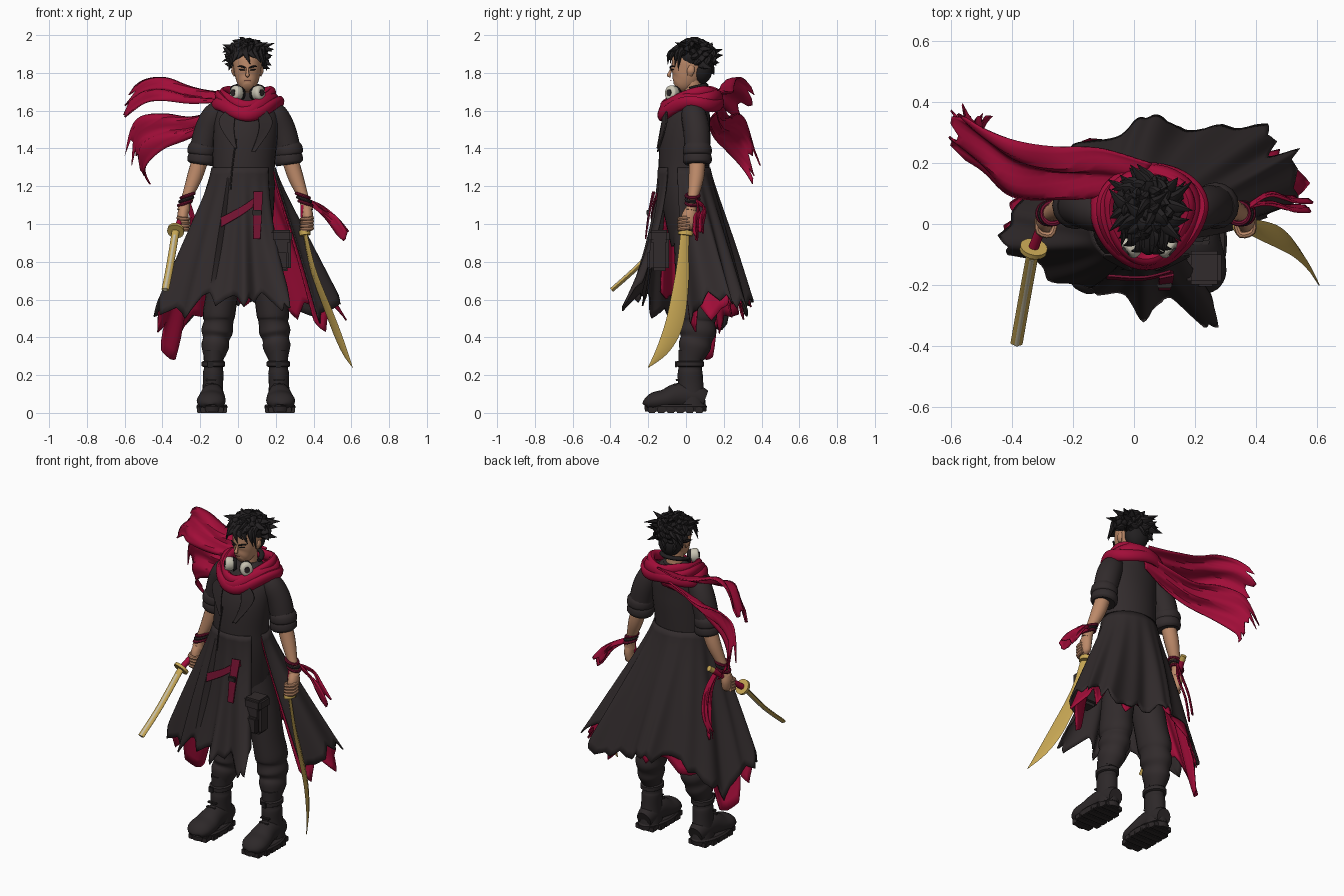
import bpy, bmesh, math, random
from mathutils import Vector as V

rng = random.Random(7)
MATS = {}
for nm, c in dict(charcoal=(.031, .024, .025), hair_black=(.016, .014, .015), crimson=(.36, .004, .04),
                  dark_red=(.17, .006, .03), skin=(.50, .25, .14), gold=(.58, .39, .09),
                  pale_steel=(.60, .54, .38), cream=(.58, .55, .45), boot_dark=(.026, .021, .022)).items():
    MATS[nm] = bpy.data.materials.new(nm)
    MATS[nm].diffuse_color = (*c, 1)


def at(rows, t):
    """Catmull-Rom point on a list of tuples, t in 0..1."""
    n = len(rows) - 1
    f = min(max(t, 0), 1) * n
    i = min(int(f), n - 1)
    f -= i
    p = [rows[min(max(i + d, 0), n)] for d in (-1, 0, 1, 2)]
    return [.5 * (2 * b + (c - a) * f + (2 * a - 5 * b + 4 * c - d) * f * f + (3 * b - a - 3 * c + d) * f ** 3)
            for a, b, c, d in zip(*p)]


def make(name, verts, faces, *mats):
    me = bpy.data.meshes.new(name)
    me.from_pydata([tuple(v) for v in verts], [], faces)
    for m in mats:
        me.materials.append(MATS[m])
    for p in me.polygons:
        p.use_smooth = True
    me.set_sharp_from_angle(angle=math.radians(40))
    ob = bpy.data.objects.new(name, me)
    bpy.context.scene.collection.objects.link(ob)
    return ob


def tube(name, rows, mat, n=16, k=4, ref=(1, 0, 0), closed=False):
    """Loft rings along rows of (x, y, z, radius a, radius b)."""
    rows = [tuple(r) if len(r) == 5 else (*r, r[3]) for r in rows]
    if not closed:
        m = (len(rows) - 1) * k
        rows = [at(rows, i / m) for i in range(m + 1)]
    m, verts, faces = len(rows), [], []
    for i, r in enumerate(rows):
        a, b = (rows[i - 1], rows[(i + 1) % m]) if closed else (rows[max(i - 1, 0)], rows[min(i + 1, m - 1)])
        t = (V(b[:3]) - V(a[:3])).normalized()
        u = (V(ref) - t * t.dot(V(ref))).normalized()
        w = t.cross(u)
        for j in range(n):
            g = math.tau * j / n
            verts.append(V(r[:3]) + u * max(r[3], .001) * math.cos(g) + w * max(r[4], .001) * math.sin(g))
    for i in range(m if closed else m - 1):
        for j in range(n):
            e, h = i * n, (i + 1) % m * n
            faces.append((e + j, e + (j + 1) % n, h + (j + 1) % n, h + j))
    if not closed:
        faces += [tuple(range(n))[::-1], tuple(range((m - 1) * n, m * n))]
    return make(name, verts, faces, mat)


def sheet(name, grid, mat, thick=.008):
    """Cloth from a grid of points."""
    q = len(grid[0])
    faces = [(i * q + j, (i + 1) * q + j, (i + 1) * q + j + 1, i * q + j + 1)
             for i in range(len(grid) - 1) for j in range(q - 1)]
    ob = make(name, [p for g in grid for p in g], faces, mat)
    s = ob.modifiers.new("thickness", "SOLIDIFY")
    s.thickness, s.offset = thick, -1


def ribbon(name, A, B, mat, ripple=.015, rag=.15, m=28, n=12):
    grid = []
    for j in range(n + 1):
        L, col = 1 - rng.uniform(0, rag), []
        for i in range(m + 1):
            t = i / m * L
            p = V(at(A, t)).lerp(V(at(B, t)), j / n)
            s = ripple * min(1, 3 * t) * math.sin(j / n * 11 + t * 5)
            col.append(p + V((0, s, -s * .6)))
        grid.append(col)
    sheet(name, grid, mat)


def ball(name, c, r, mat):
    rows = [(c[0], c[1], c[2] + r[2] * math.sin(a), r[0] * math.cos(a), r[1] * math.cos(a))
            for a in [math.pi * (i / 12 - .5) for i in range(13)]]
    return tube(name, rows, mat, 20, 1)


def box(name, c, s, mat, bevel=.01):
    bm = bmesh.new()
    bmesh.ops.create_cube(bm, size=1)
    for v in bm.verts:
        v.co = V(c) + V([a * b for a, b in zip(v.co, s)])
    bmesh.ops.bevel(bm, geom=bm.edges[:], offset=bevel, segments=2, affect='EDGES')
    bm.verts.index_update()
    make(name, [v.co.copy() for v in bm.verts], [[v.index for v in f.verts] for f in bm.faces], mat)
    bm.free()


def pair(fn, name, rows, mat, mid=.038, **kw):
    """Build a part and its copy mirrored across x = mid."""
    fn("left_" + name, rows, mat, **kw)
    fn("right_" + name, [(2 * mid - r[0], *r[1:]) for r in rows], mat, **kw)


# Coat body
tube("coat_body", [(.05, .045, 1.69, .06, .06), (.05, .04, 1.65, .11, .08), (.045, .025, 1.59, .165, .105),
                   (.04, .0, 1.48, .17, .13), (.03, -.01, 1.32, .165, .135), (.03, -.01, 1.2, .165, .13),
                   (.03, .0, 1.08, .16, .12), (.035, .03, .9, .14, .11)], "charcoal", 32)
# Coat skirt: hem runs from the left front edge, round the right and back, to the left flap
HEM = [(.26, -.24, .66), (.27, -.37, .52), (.13, -.26, .58), (.03, -.32, .54), (-.07, -.23, .58), (-.2, -.21, .58),
       (-.3, -.15, .52), (-.43, -.07, .56), (-.42, .03, .45), (-.35, .12, .37), (-.28, .22, .47), (-.15, .28, .54),
       (0, .33, .57), (.06, .37, .58), (.15, .32, .56), (.29, .32, .52), (.43, .32, .55), (.47, .24, .6),
       (.55, .23, .58), (.53, .08, .58), (.42, .02, .5)]


def skirt(name, s0, s1, cols, shrink, mean, rag, mat):
    grid, knots = [], [rng.uniform(-rag, rag) for _ in range(cols)]
    for i in range(cols + 1):
        s = s0 + (s1 - s0) * i / cols
        g = math.radians(50 - 335 * s)
        w = V((.03 + .170 * shrink * math.sin(g), -.01 - .139 * shrink * math.cos(g), 1.3))
        h = V(at(HEM, s))
        h.x, h.y = h.x * shrink, h.y * shrink
        L = mean + (knots[i // 3] * (1 - i % 3 / 3) + knots[min(i // 3 + 1, cols - 1)] * (i % 3 / 3))
        pw, out, col = 1.7 if s < .23 else 1.25, V((math.sin(g), -math.cos(g), 0)), []
        for j in range(21):
            t = j / 20 * L
            p = w.lerp(h, t ** pw)
            p.z = w.z + (h.z - w.z) * t
            col.append(p + out * (.012 * t * math.sin(s * 95) + .02 * math.sin(min(t, 1) * math.pi) * (s > .23)))
        grid.append(col)
    sheet(name, grid, mat)


skirt("coat_skirt", 0, 1, 180, 1, .98, .07, "charcoal")
skirt("right_torn_lining", .3, .48, 27, .94, .97, .13, "crimson")
skirt("back_torn_lining", .48, .72, 30, .95, .97, .06, "crimson")
skirt("left_torn_lining", .72, 1, 39, .94, 1.01, .15, "crimson")

# Lapels and front seam
ribbon("right_lapel", [(-.03, -.1, 1.62), (-.1, -.1, 1.54), (-.02, -.146, 1.4)],
       [(-.01, -.11, 1.6), (-.02, -.13, 1.5), (-.005, -.148, 1.4)], "charcoal", 0, 0)
ribbon("left_lapel", [(.1, -.115, 1.6), (.11, -.128, 1.5), (.07, -.146, 1.38)],
       [(.13, -.1, 1.62), (.18, -.1, 1.53), (.09, -.146, 1.38)], "charcoal", 0, 0)
tube("front_seam", [(-.01, -.135, 1.45, .004), (-.03, -.143, 1.3, .004), (-.04, -.148, 1.18, .004)], "boot_dark", 6)

# Arms
pair(tube, "sleeve", [(.15, .03, 1.625, .045), (.195, .04, 1.58, .066), (.235, .055, 1.5, .07), (.262, .06, 1.4, .068),
                      (.268, .06, 1.33, .066)], "charcoal")
for k, z in enumerate((1.39, 1.345)):
    pair(tube, "cuff_roll_%d" % k, [(.264, .06, z + .035, .064), (.266, .06, z + .015, .075), (.268, .06, z - .015, .076),
                                    (.27, .06, z - .03, .064)], "charcoal")
pair(tube, "forearm", [(.27, .06, 1.36, .043), (.305, .055, 1.25, .041), (.35, .035, 1.13, .027),
                       (.365, .025, 1.07, .034, .03)], "skin")
pair(tube, "palm", [(.362, .026, 1.08, .028, .03), (.368, .018, 1.04, .03, .042), (.365, .01, .99, .026, .038),
                    (.36, .01, .97, .012, .02)], "skin")
for k in range(4):
    z = 1.035 - k * .018
    pair(tube, "finger_%d" % k, [(.39, .02, z, .011), (.388, -.025, z - .006, .011), (.35, -.035, z - .01, .011),
                                 (.335, -.005, z - .01, .009)], "skin", n=8, k=3, ref=(0, 0, 1))
for k, (x, z) in enumerate(((.343, 1.15), (.35, 1.13), (.357, 1.11))):
    pair(tube, "bracelet_%d" % k, [(x + .034 * math.cos(a), .035 + .034 * math.sin(a), z - .012 * math.cos(a), .009)
                                   for a in [math.tau * i / 20 for i in range(20)]],
         ("dark_red", "boot_dark", "dark_red")[k], n=8, ref=(0, 0, 1), closed=True)

# Legs and boots
LEG = .042
pair(tube, "trouser_leg", [(.1, .03, 1.0, .085, .1), (.14, .04, .8, .09, .1), (.17, .05, .62, .085, .102),
                           (.185, .06, .52, .086, .106), (.187, .06, .48, .078, .094), (.195, .06, .43, .083, .1),
                           (.2, .055, .39, .07, .084), (.205, .045, .35, .073, .085), (.212, .03, .29, .053, .062)],
     "charcoal", LEG, n=20)
pair(tube, "boot_shaft", [(.213, .025, .33, .055, .066), (.214, .022, .24, .05, .062), (.215, .022, .21, .055, .066),
                          (.217, .025, .14, .054, .068), (.219, .03, .04, .062, .075)], "boot_dark", LEG, n=20)
pair(tube, "boot_foot", [(.217, .1, .07, .045, .05), (.218, .05, .085, .056, .065), (.22, -.04, .09, .062, .068),
                         (.223, -.11, .07, .074, .055), (.228, -.17, .06, .074, .048), (.23, -.21, .045, .048, .028),
                         (.23, -.216, .04, .01, .01)], "boot_dark", LEG, n=20)
pair(tube, "boot_sole", [(.222, -.055, .008, .077, .162), (.222, -.055, .035, .083, .166),
                         (.222, -.055, .045, .075, .158)], "boot_dark", LEG, n=28, k=1)
pair(tube, "boot_strap", [(.214, .022, .275, .054, .066), (.214, .022, .27, .062, .074), (.214, .022, .248, .062, .074),
                          (.214, .022, .243, .054, .066)], "boot_dark", LEG, n=20, k=1)
for side, x in (("left", .222), ("right", 2 * LEG - .222)):
    for k in range(6):
        y = -.18 + k * .05
        box("%s_tread_%d" % (side, k), (x, y, .016), (.16 if 0 < k < 5 else .12, .042, .032), "boot_dark", .004)
    for k in range(4):
        box("%s_lace_%d" % (side, k), (x - .005, -.045 - .012 * (3 - k), .15 + (k - 2) * .025), (.06, .02, .01),
            "boot_dark", .003)
    box(side + "_buckle", (x - .008, -.053, .258), (.03, .012, .036), "hair_black", .003)

# Belt straps and thigh pouch
ribbon("slanted_belt", [(-.09, -.172, 1.035), (.03, -.178, 1.1), (.12, -.158, 1.165)],
       [(-.09, -.182, .985), (.03, -.186, 1.055), (.13, -.162, 1.13)], "dark_red", 0, 0)
ribbon("hanging_strap", [(.082, -.172, 1.17), (.08, -.195, 1.05), (.08, -.21, .92)],
       [(.13, -.162, 1.17), (.125, -.19, 1.05), (.118, -.21, .92)], "dark_red", 0, 0)
box("strap_buckle", (.1, -.2, 1.06), (.05, .02, .03), "boot_dark", .004)
box("thigh_pouch", (.23, -.14, .85), (.1, .1, .2), "charcoal", .018)
box("pouch_flap", (.23, -.143, .935), (.112, .11, .065), "charcoal", .012)
box("pouch_lower_pocket", (.23, -.19, .81), (.075, .03, .1), "charcoal", .01)

# Head and face
tube("neck", [(.05, .04, 1.62, .055), (.05, .035, 1.7, .05), (.05, .03, 1.78, .052)], "skin")
tube("head", [(.05, -.05, 1.722, .022, .025), (.05, -.035, 1.735, .043, .05), (.05, -.01, 1.765, .06, .075),
              (.05, .01, 1.81, .071, .092), (.05, .025, 1.86, .077, .1), (.05, .03, 1.92, .065, .085),
              (.05, .03, 1.95, .02, .03)], "skin", 28)
tube("nose", [(.05, -.076, 1.825, .006), (.05, -.086, 1.8, .008), (.05, -.091, 1.788, .011), (.05, -.081, 1.781, .006)],
     "skin", 10)
tube("mouth", [(.033, -.077, 1.757, .001), (.05, -.083, 1.759, .002), (.067, -.077, 1.757, .001)], "dark_red", 6,
     ref=(0, 0, 1))
pair(tube, "eyebrow", [(.06, -.083, 1.826, .004), (.08, -.08, 1.834, .005), (.1, -.062, 1.834, .003)], "hair_black", .05,
     n=6, ref=(0, 0, 1))
pair(tube, "eye", [(.064, -.08, 1.815, .002), (.08, -.076, 1.817, .004), (.095, -.066, 1.817, .002)], "hair_black", .05,
     n=6, ref=(0, 0, 1))
pair(tube, "ear", [(.118, .02, 1.785, .006, .012), (.126, .025, 1.81, .01, .02), (.124, .03, 1.835, .006, .014)], "skin", .05)

# Hair: cap plus curved locks
HC = V((.05, .045, 1.888))
ball("hair_cap", HC, (.092, .1, .076), "hair_black")
ball("hair_nape", (.05, .08, 1.82), (.072, .06, .08), "hair_black")
for k in range(95):
    z, a = 1 - 1.75 * (k + .5) / 95, k * 2.39996
    d = V((math.sqrt(1 - z * z) * math.cos(a), math.sqrt(1 - z * z) * math.sin(a), z))
    if d.y < -.2 and z < .15 or z < -.25 and d.y < .1:
        continue
    b = HC + V((d.x * .065, d.y * .07, d.z * .05))
    o = V((d.x * .118, d.y * .118, d.z * .092))
    sw = V((rng.uniform(-.045, .045), rng.uniform(-.045, .045), rng.uniform(-.04, .02)))
    c, e = HC + o * .88, HC + o * 1.06 + sw
    e.z = min(e.z, 1.995)
    tube("hair_lock_%d" % k, [(*b, .03, .02), (*c, .023, .015), (*e, .001, .001)], "hair_black", 7, 4, ref=(.31, .8, .5))
for k, (x, dx, z) in enumerate(((-.025, -.025, 1.815), (-.005, -.03, 1.845), (.02, -.03, 1.87), (.04, .025, 1.845),
                                (.065, .035, 1.875), (.09, .035, 1.85), (.115, .03, 1.83), (.128, .025, 1.81))):
    y = -.085 + 9 * (x - .05) ** 2
    tube("fringe_lock_%d" % k, [(x, -.01, 1.925, .022), (x, y, 1.905, .018, .014), (x + dx, y - .012, z, .001)],
         "hair_black", 7, 4)

# Headphones resting on the neck
tube("headphone_band", [(.05 + .08 * math.cos(a), .02 + .085 * math.sin(a), 1.715 + .02 * math.sin(a), .012, .014)
                        for a in [math.pi * (i / 12) for i in range(13)]], "hair_black", 10, 1, ref=(0, 0, 1))
pair(tube, "ear_cup", [(.09, -.056, 1.69, .032, .03), (.1, -.066, 1.692, .04, .036), (.118, -.084, 1.694, .04, .036),
                       (.125, -.09, 1.695, .03, .026)], "cream", .05, ref=(0, 0, 1))
pair(tube, "ear_cup_centre", [(.123, -.088, 1.695, .018, .016), (.128, -.093, 1.695, .018, .016)], "boot_dark", .05,
     ref=(0, 0, 1), k=1)
pair(tube, "ear_cushion", [(.076, -.045, 1.69, .03, .028), (.093, -.058, 1.69, .043, .039)], "hair_black", .05,
     ref=(0, 0, 1))

# Scarf wrap: flat folds dipping to a point at the front, and blown tails
for k, (rx, ry, z, dip, r) in enumerate(((.15, .12, 1.665, .075, .036), (.13, .11, 1.69, .075, .03),
                                         (.172, .125, 1.635, .05, .034))):
    ring = []
    for i in range(48):
        a = math.tau * i / 48
        f = max(0, math.cos(a))
        ring.append((.05 + rx * math.sin(a) - .01 * f, .055 - ry * math.cos(a) - .06 * f ** 2,
                     z - dip * f ** 3 + .01 * math.sin(3 * a + k * 2), r, .022))
    tube("scarf_wrap_%d" % k, ring, "crimson", 12, ref=(.3 * (k - 1), 0, 1), closed=True)
ribbon("scarf_upper_tail", [(.06, .2, 1.7), (-.1, .24, 1.7), (-.25, .24, 1.73), (-.38, .27, 1.77), (-.5, .33, 1.75),
                            (-.58, .39, 1.68)],
       [(0, .12, 1.66), (-.1, .1, 1.64), (-.25, .08, 1.64), (-.4, .08, 1.66), (-.5, .17, 1.64), (-.62, .25, 1.54)],
       "crimson")
ribbon("scarf_lower_tail", [(.08, .18, 1.67), (-.1, .2, 1.61), (-.25, .22, 1.57), (-.4, .27, 1.58), (-.54, .33, 1.54),
                            (-.6, .39, 1.35)],
       [(.05, .16, 1.58), (-.1, .13, 1.53), (-.25, .15, 1.46), (-.4, .2, 1.4), (-.49, .29, 1.3), (-.45, .37, 1.19)],
       "crimson")

# Wrist ribbons
for k, (dy, dz) in enumerate(((0, 0), (.03, .02))):
    A = [(.38, .05, 1.13), (.45, .06 + dy, 1.08 + dz), (.52, .04 + dy, 1.04), (.59, .04 + dy, .93 + dz)]
    B = [(.375, .06, 1.1), (.44, .07 + dy, 1.05 + dz), (.49, .055 + dy, .99), (.55, .06 + dy, .9 + dz)]
    ribbon("left_wrist_ribbon_%d" % k, A, B, "crimson", .004, .2, 16, 4)
    A = [(-.28, .06, 1.12), (-.25, .1 + dy, 1.0), (-.27, .14 + dy, .86), (-.29 - dy, .15, .7 + dz)]
    ribbon("right_wrist_ribbon_%d" % k, A, [(x + .025, y + .015, z) for x, y, z in A], "crimson", .004, .2, 16, 4)

# Swords
tube("left_hilt", [(.345, .02, 1.1, .015), (.352, .0, .95, .017)], "crimson", 10)
tube("left_guard", [(.352, 0, .965, .03, .04), (.355, -.003, .94, .03, .04)], "gold", 16, 1)
tube("left_blade", [(.353, -.005, .96, .025, .009), (.4, -.018, .75, .038, .009), (.495, -.055, .5, .05, .009),
                    (.555, -.115, .35, .038, .008), (.607, -.2, .24, .002, .002)], "gold", 4, 6, ref=(-.4, .9, 0))
tube("right_hilt", [(-.255, .12, 1.13, .016), (-.33, -.08, .965, .017)], "crimson", 10)
tube("right_pommel", [(-.25, .133, 1.14, .017), (-.258, .11, 1.122, .018)], "gold", 10, 1)
tube("right_guard", [(-.328, -.075, .97, .045), (-.331, -.088, .96, .045)], "gold", 20, 1)
tube("right_blade", [(-.33, -.085, .962, .02, .012), (-.36, -.25, .78, .02, .011), (-.385, -.392, .652, .02, .01)],
     "gold", 12)
tube("right_blade_ridge", [(-.335, -.11, .935, .011, .0145), (-.36, -.25, .78, .011, .0135),
                           (-.385, -.393, .651, .011, .0125)], "pale_steel", 12)
